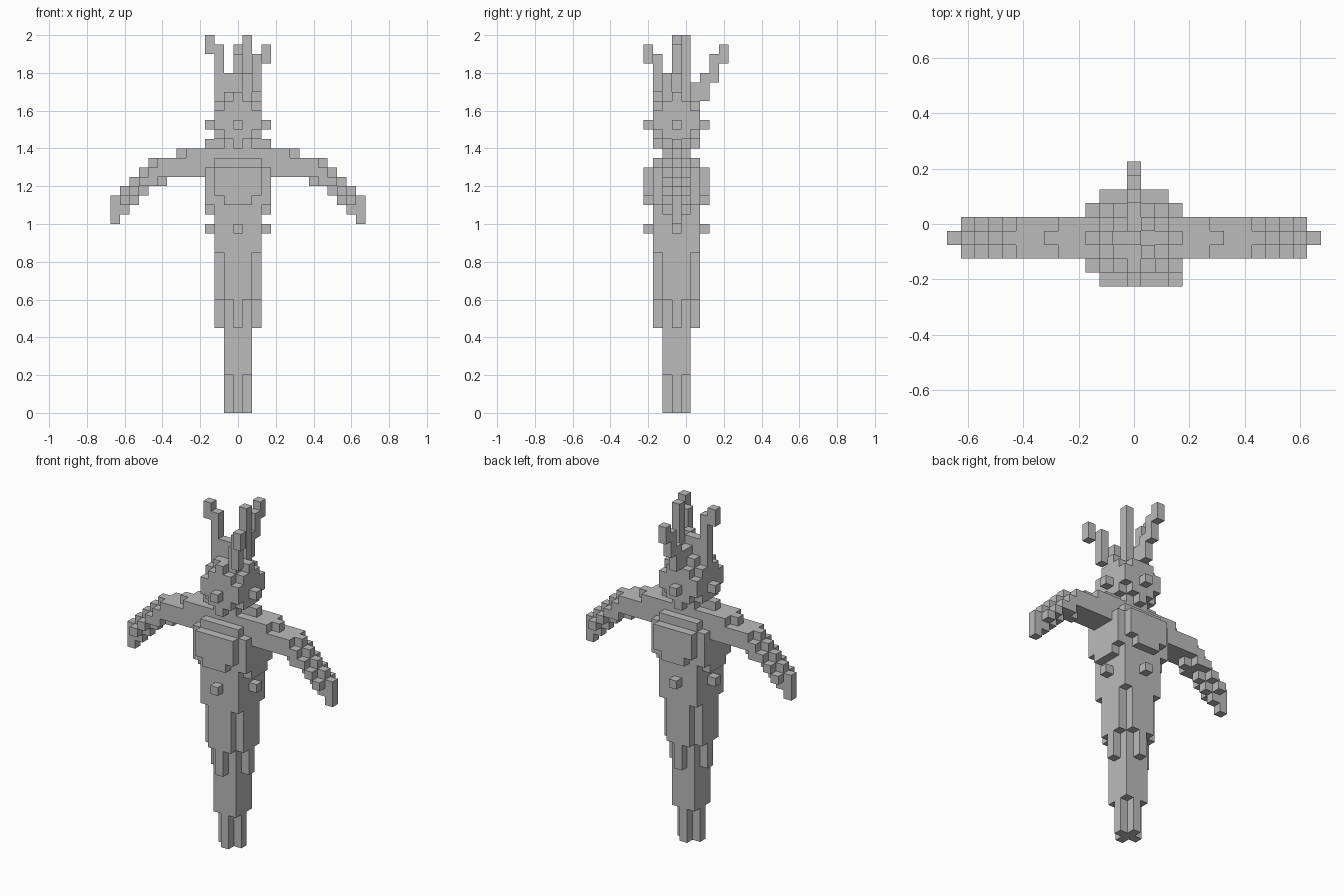
import bpy, bmesh

if "Cube" in bpy.data.objects:
    bpy.data.objects.remove(bpy.data.objects["Cube"])

U = 0.05                      # block size
cells = {}                    # (i, j, k) -> part name

mat = bpy.data.materials.new("stone_grey")
mat.diffuse_color = (0.5, 0.5, 0.5, 1)
mat.use_nodes = True
mat.node_tree.nodes["Principled BSDF"].inputs["Base Color"].default_value = mat.diffuse_color


def block(part, i, j, k):
    """Fill inclusive index ranges (or single indices) with blocks."""
    r = [(v, v) if isinstance(v, int) else v for v in (i, j, k)]
    for a in range(r[0][0], r[0][1] + 1):
        for b in range(r[1][0], r[1][1] + 1):
            for c in range(r[2][0], r[2][1] + 1):
                cells.setdefault((a, b, c), part)


def square(part, n, k):
    block(part, (-n, n), (-n, n), k)


def cross(part, n, w, k):
    """Two crossed bars: reach n, half width w."""
    block(part, (-n, n), (-w, w), k)
    block(part, (-w, w), (-n, n), k)


# lower body: tapering post
cross("lower_post", 1, 0, (0, 3))
square("lower_post", 1, (4, 16))
cross("skirt", 2, 0, (9, 11))
cross("skirt", 2, 1, (12, 16))
square("skirt", 2, (17, 20))
cross("waist_studs", 3, 0, 19)

# chest: rounded block
square("chest", 2, (21, 26))
block("chest", (-3, 3), (-1, 1), 21)
block("chest", (-3, 3), (-2, 2), 22)
block("chest", (-1, 1), (-3, 3), 22)
cross("chest", 3, 2, (23, 25))

# arms: drooping stepped bars, (top, bottom) level per column
core = {6: (27, 25), 7: (26, 25), 8: (26, 24), 9: (26, 24), 10: (25, 23),
        11: (24, 22), 12: (23, 21), 13: (22, 20)}
block("arms", (-5, 5), (-1, 1), (25, 27))
for s in (-1, 1):
    for i, (top, low) in core.items():
        block("arms", s * i, 0, (low, top))
        if i + 1 in core:                       # thinner flanks
            flank_low = core[i - 1][1] if i > 6 else 25
            block("arms", s * i, (-1, 1), (flank_low, core[i + 1][0]))
    block("shoulder_studs", s * 3, 0, 28)

# head
square("head", 1, (28, 33))
cross("head", 2, 0, 28)
cross("head", 2, 1, 29)
square("head", 2, (30, 31))
cross("head", 2, 1, 32)
cross("head", 2, 0, 33)
cross("head_studs", 3, 0, 30)

# crown prongs, each stepping outwards: (i, j, low, top)
prongs = {
    "left_prong": [(-1, 0, 33, 35), (-2, 0, 33, 38), (-3, 0, 38, 39)],
    "front_prong": [(1, -1, 33, 35), (2, -2, 34, 37), (3, -3, 37, 38)],
    "back_prong": [(0, 1, 33, 34), (0, 2, 33, 34), (0, 3, 33, 35),
                   (0, 4, 35, 37), (0, 5, 37, 38)],
    "middle_prong": [(0, 0, 33, 35), (1, 1, 33, 39)],
}
for name, steps in prongs.items():
    for i, j, low, top in steps:
        block(name, i, j, (low, top))

# skin every part with only its outer faces
for part in dict.fromkeys(cells.values()):
    bm = bmesh.new()
    verts = {}

    def corner(p):
        if p not in verts:
            verts[p] = bm.verts.new(((p[0] - 0.5) * U, (p[1] - 1.5) * U, p[2] * U))
        return verts[p]

    for cell, owner in cells.items():
        if owner != part:
            continue
        for axis in range(3):
            for side in (0, 1):
                nb = list(cell)
                nb[axis] += 2 * side - 1
                if tuple(nb) in cells:
                    continue
                quad = []
                for u, v in ((0, 0), (1, 0), (1, 1), (0, 1)):
                    p = list(cell)
                    p[axis] += side
                    p[(axis + 1) % 3] += u
                    p[(axis + 2) % 3] += v
                    quad.append(corner(tuple(p)))
                bm.faces.new(quad if side else quad[::-1])
    mesh = bpy.data.meshes.new(part)
    bm.to_mesh(mesh)
    bm.free()
    mesh.materials.append(mat)
    bpy.context.collection.objects.link(bpy.data.objects.new(part, mesh))
